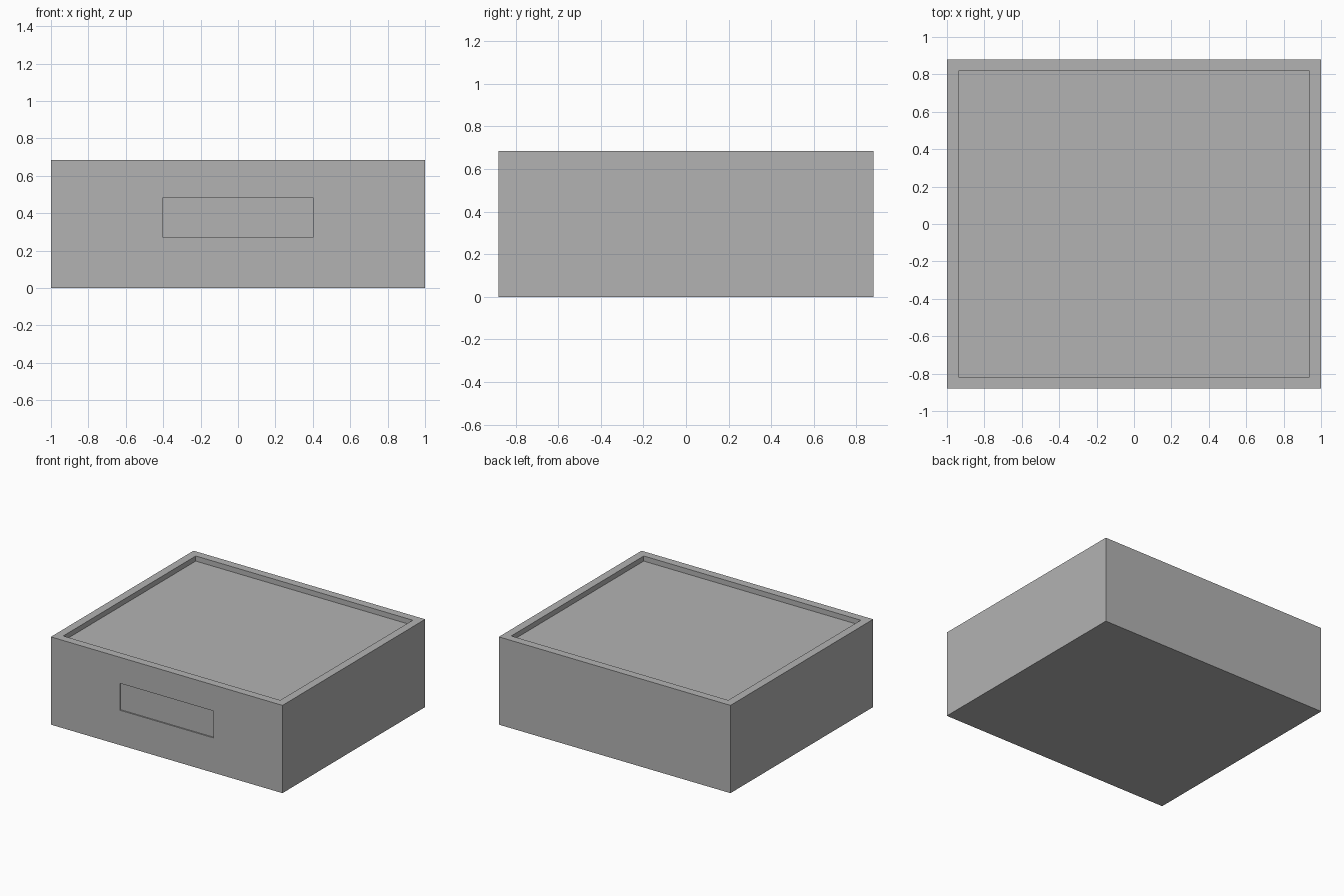
import bpy, bmesh
from mathutils import Vector

cube = bpy.data.objects.get("Cube")
if cube:
    bpy.data.objects.remove(cube, do_unlink=True)

WIDTH, DEPTH, HEIGHT = 2.0, 1.76, 0.685
RIM, TRAY_DEPTH = 0.063, 0.04
LABEL_HALF, LABEL_LOW, LABEL_HIGH, LABEL_DEPTH = 0.404, 0.272, 0.482, 0.01

grey = bpy.data.materials.new("plain_grey")
grey.use_nodes = True
colour = (0.45, 0.45, 0.45, 1)
grey.diffuse_color = colour
grey.node_tree.nodes["Principled BSDF"].inputs["Base Color"].default_value = colour


def facing(bm, direction):
    """Return the face whose normal points along the direction."""
    bm.normal_update()
    return max(bm.faces, key=lambda f: f.normal.dot(Vector(direction)))


def sink(bm, face, offset):
    """Push a face inwards, leaving walls around it."""
    new = bmesh.ops.extrude_discrete_faces(bm, faces=[face])["faces"][0]
    bmesh.ops.translate(bm, verts=new.verts, vec=offset)


# Box body
bm = bmesh.new()
bmesh.ops.create_cube(bm, size=1)
bmesh.ops.scale(bm, vec=(WIDTH, DEPTH, HEIGHT), verts=bm.verts)
bmesh.ops.translate(bm, vec=(0, 0, HEIGHT / 2), verts=bm.verts)

# Sunken top panel inside a narrow rim
top = facing(bm, (0, 0, 1))
bmesh.ops.inset_individual(bm, faces=[top], thickness=RIM, use_even_offset=True)
sink(bm, top, (0, 0, -TRAY_DEPTH))

# Shallow rectangular recess on the front
front = facing(bm, (0, -1, 0))
bmesh.ops.inset_individual(bm, faces=[front], thickness=0.1, use_even_offset=True)
for v in front.verts:
    v.co.x = LABEL_HALF if v.co.x > 0 else -LABEL_HALF
    v.co.z = LABEL_HIGH if v.co.z > HEIGHT / 2 else LABEL_LOW
sink(bm, front, (0, LABEL_DEPTH, 0))

bm.normal_update()
mesh = bpy.data.meshes.new("box_body")
bm.to_mesh(mesh)
bm.free()
mesh.materials.append(grey)
bpy.context.collection.objects.link(bpy.data.objects.new("box_body", mesh))
